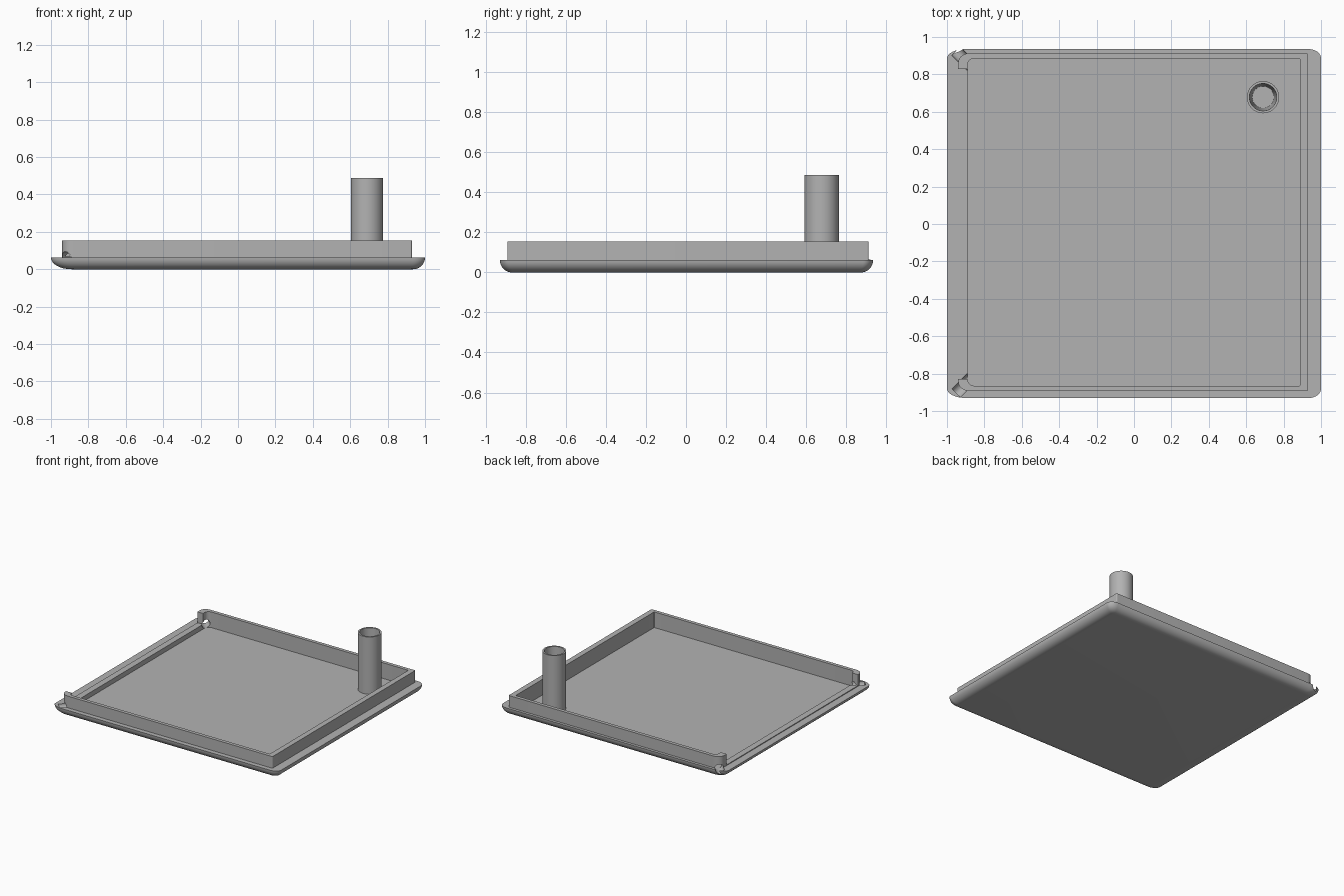
import bpy, bmesh
from math import pi, sin, cos, radians
from mathutils import Matrix, Vector

cube = bpy.data.objects.get("Cube")
if cube:
    bpy.data.objects.remove(cube, do_unlink=True)

grey = bpy.data.materials.new("plain grey")
grey.use_nodes = True
colour = (0.45, 0.45, 0.45, 1)
grey.diffuse_color = colour
grey.node_tree.nodes["Principled BSDF"].inputs["Base Color"].default_value = colour

STEPS = 8   # segments per rounded corner


def make_object(name, bm):
    bmesh.ops.recalc_face_normals(bm, faces=bm.faces)
    mesh = bpy.data.meshes.new(name)
    bm.to_mesh(mesh)
    bm.free()
    mesh.materials.append(grey)
    obj = bpy.data.objects.new(name, mesh)
    bpy.context.collection.objects.link(obj)
    return obj


def rounded_ring(x0, x1, y0, y1, z, left, right, ry):
    """Rectangle outline whose left and right corners have their own radius."""
    corners = [(x1, y1, right, -1, -1), (x0, y1, left, 1, -1),
               (x0, y0, left, 1, 1), (x1, y0, right, -1, 1)]
    points = []
    for i, (x, y, rx, sx, sy) in enumerate(corners):
        r = min(rx, ry)
        for k in range(STEPS + 1):
            a = pi / 2 * (i + k / STEPS)
            points.append((x + sx * rx + rx * cos(a), y + sy * r + r * sin(a), z))
    return points


def loft(name, rings):
    bm = bmesh.new()
    loops = [[bm.verts.new(p) for p in ring] for ring in rings]
    n = len(loops[0])
    for a, b in zip(loops, loops[1:]):
        for i in range(n):
            j = (i + 1) % n
            bm.faces.new((a[i], a[j], b[j], b[i]))
    bm.faces.new(loops[0])
    bm.faces.new(loops[-1])
    return make_object(name, bm)


def cut(target, cutter):
    cutter.hide_render = True
    mod = target.modifiers.new("cut", 'BOOLEAN')
    mod.operation = 'DIFFERENCE'
    mod.solver = 'EXACT'
    mod.object = cutter
    bpy.context.view_layer.objects.active = target
    bpy.ops.object.modifier_apply(modifier=mod.name)
    bpy.data.objects.remove(cutter, do_unlink=True)


def smooth(obj):
    bpy.ops.object.select_all(action='DESELECT')
    obj.select_set(True)
    bpy.context.view_layer.objects.active = obj
    bpy.ops.object.shade_smooth_by_angle(angle=radians(32))


# Tray: rounded underside, flange, raised lip and recessed floor
FLANGE, LIP, FLOOR = 0.062, 0.155, 0.03
rings = []
for k in range(STEPS + 1):
    a = pi / 2 * k / STEPS
    t = 1 - sin(a)
    rings.append(rounded_ring(-1 + 0.11 * t, 1 - 0.065 * t,
                              -0.93 + 0.06 * t, 0.935 - 0.06 * t,
                              FLANGE * (1 - cos(a)),
                              0.1 - 0.08 * t, 0.065 - 0.05 * t, 0.05 - 0.035 * t))
for z in (FLANGE, LIP):
    rings.append(rounded_ring(-0.94, 0.93, -0.893, 0.913, z, 0.06, 0.008, 0.05))
for z in (LIP, FLOOR):
    rings.append(rounded_ring(-0.89, 0.887, -0.865, 0.885, z, 0.035, 0.004, 0.035))
tray = loft("tray", rings)

# Long opening in the lip on one side
bm = bmesh.new()
bmesh.ops.create_cube(bm, size=1, matrix=Matrix.LocRotScale(
    Vector((-0.95, 0, 0.168)), None, Vector((0.3, 1.66, 0.2))))
cut(tray, make_object("lip_opening", bm))

# Diagonal bores through the two corners beside the opening
for side in (-1, 1):
    bm = bmesh.new()
    turn = Matrix.Rotation(-side * pi / 4, 4, 'Z') @ Matrix.Rotation(pi / 2, 4, 'Y')
    place = Matrix.Translation((-0.905, 0.01 + side * 0.868, FLANGE))
    bmesh.ops.create_cone(bm, cap_ends=True, segments=32, radius1=0.032,
                          radius2=0.032, depth=0.13, matrix=place @ turn)
    cut(tray, make_object("corner_bore", bm))
smooth(tray)

# Hollow post with a tapered bore
profile = [(0.086, 0.02), (0.086, 0.487), (0.073, 0.487), (0.058, 0.04)]
post = loft("post", [[(0.69 + r * cos(2 * pi * i / 48), 0.678 + r * sin(2 * pi * i / 48), z)
                      for i in range(48)] for r, z in profile])
smooth(post)
